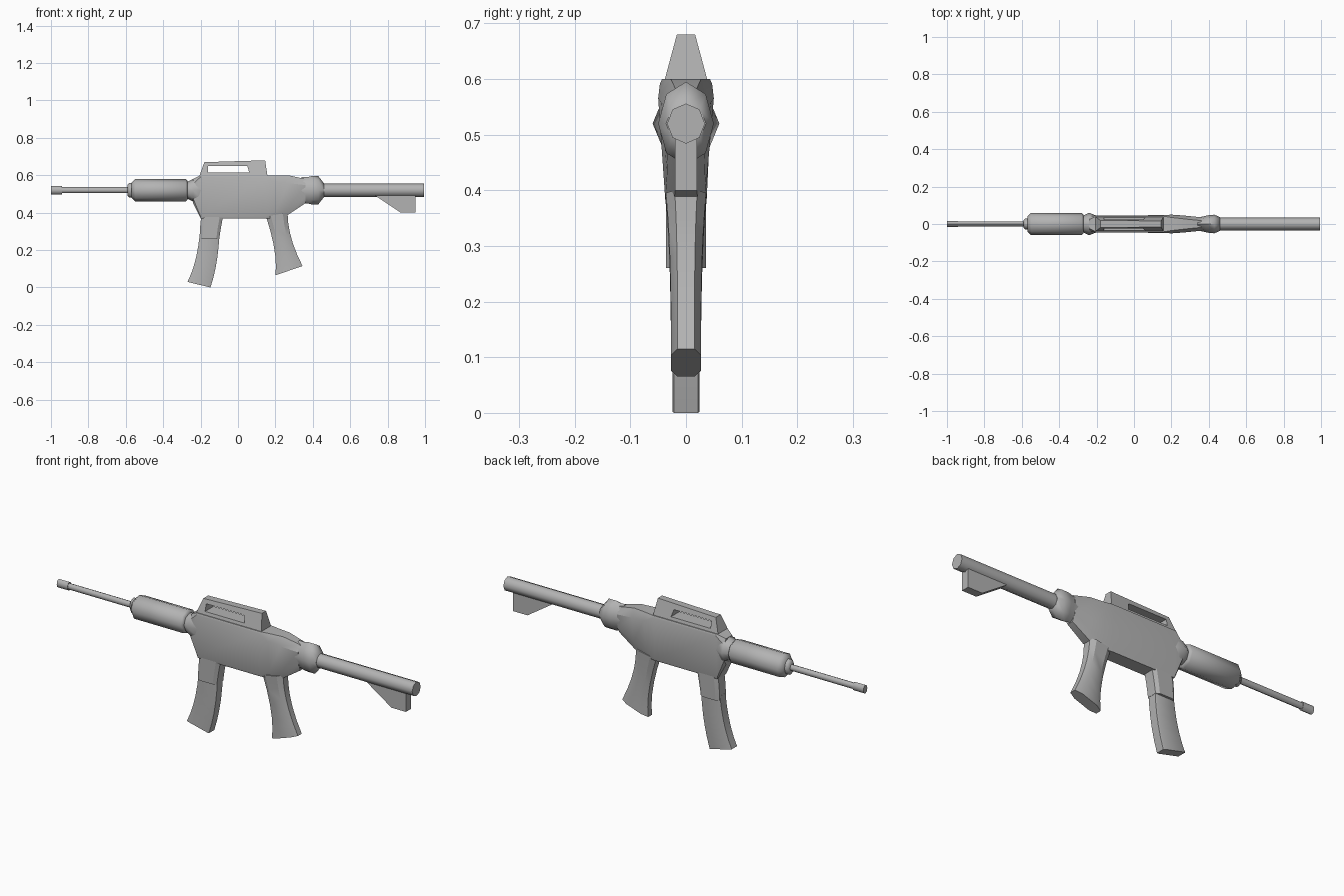
import bpy, bmesh, math
from mathutils import Vector

if "Cube" in bpy.data.objects:
    bpy.data.objects.remove(bpy.data.objects["Cube"], do_unlink=True)

BORE = .52  # height of the shared barrel and stock axis
SHADE = .45

grey = bpy.data.materials.new("plain grey")
grey.use_nodes = True
grey.diffuse_color = (SHADE, SHADE, SHADE, 1)
surface = grey.node_tree.nodes["Principled BSDF"]
surface.inputs["Base Color"].default_value = grey.diffuse_color


def finish(name, bm, sharp_angle):
    bmesh.ops.recalc_face_normals(bm, faces=bm.faces[:])
    mesh = bpy.data.meshes.new(name)
    bm.to_mesh(mesh)
    bm.free()
    mesh.materials.append(grey)
    part = bpy.data.objects.new(name, mesh)
    bpy.context.collection.objects.link(part)
    bpy.ops.object.select_all(action='DESELECT')
    part.select_set(True)
    bpy.context.view_layer.objects.active = part
    bpy.ops.object.shade_smooth_by_angle(angle=math.radians(sharp_angle))


def bridge(bm, first, second):
    for i in range(len(first)):
        bm.faces.new((first[i - 1], first[i], second[i], second[i - 1]))


def loft(name, rings, sharp_angle=30):
    """Skin a row of equal-sized point rings and cap both ends."""
    bm = bmesh.new()
    loops = [[bm.verts.new(point) for point in ring] for ring in rings]
    for first, second in zip(loops, loops[1:]):
        bridge(bm, first, second)
    bm.faces.new(loops[0])
    bm.faces.new(loops[-1])
    finish(name, bm, sharp_angle)


def tube(name, *stations):
    """Eight-sided part along the bore; stations are x, height radius, side radius."""
    turns = [math.pi * i / 4 for i in range(8)]
    loft(name, [[(x, side * math.cos(turn), BORE + height * math.sin(turn))
                 for turn in turns] for x, height, side in stations], 50)


def section(start, end, start_width, end_width, chamfer):
    """Chamfered outline lying between two points of the xz plane."""
    start, end = Vector(start), Vector(end)
    narrow = 1 - chamfer * 2
    half = [(0, start_width * narrow), (chamfer, start_width),
            (1 - chamfer, end_width), (1, end_width * narrow)]
    right = [(start.lerp(end, t), -width) for t, width in half]
    left = [(point, -y) for point, y in reversed(right)]
    return [(point.x, y, point.y) for point, y in right + left]


def bend(points, t):
    """Position on the quadratic curve through a start, control and end point."""
    start, control, end = map(Vector, points)
    return start.lerp(control, t).lerp(control.lerp(end, t), t)


def sweep(name, front, back, top_width, low_width, chamfer, steps=5):
    """Curved grip-like part held between a front edge and a back edge."""
    rings = []
    for i in range(steps + 1):
        t = i / steps
        width = low_width + (top_width - low_width) * (1 - t) ** 3
        rings.append(section(bend(front, t), bend(back, t), width, width, chamfer))
    loft(name, rings)


# Barrel, muzzle and handguard
tube("barrel", (-.95, .016, .014), (-.57, .016, .014))
tube("muzzle", (-1, .022, .016), (-.94, .022, .016))
tube("barrel_collar", (-.59, .03, .02), (-.58, .04, .03), (-.55, .04, .03))
tube("handguard", (-.57, .04, .04), (-.55, .06, .06), (-.28, .06, .06), (-.27, .05, .05))
tube("handguard_neck", (-.28, .04, .04), (-.24, .06, .06), (-.19, .08, .04))

# Receiver: x, bottom, top, bottom width, top width, chamfer
receiver = [(-.24, .45, .58, .04, .04, .2), (-.2, .37, .6, .037, .046, .04),
            (.15, .37, .6, .037, .047, .04), (.2, .37, .6, .036, .05, .15),
            (.27, .39, .6, .034, .045, .2), (.36, .45, .58, .033, .036, .25)]
loft("receiver", [section((x, low), (x, high), *shape)
                  for x, low, high, *shape in receiver])

# Stock: swollen collar, tube and lower fin
tube("stock_collar", (.34, .07, .036), (.37, .07, .04),
     (.39, .075, .046), (.43, .075, .05), (.46, .036, .036))
tube("stock_tube", (.44, .036, .034), (.995, .036, .034))
fin = [(.72, .5), (.87, .4), (.95, .4), (.95, .5)]
loft("stock_fin", [[(x, y, z) for x, z in fin] for y in (-.02, .02)])

# Pistol grip
sweep("pistol_grip", [(.15, .38), (.215, .18), (.2, .065)],
      [(.265, .4), (.265, .27), (.345, .115)], .036, .027, .22)

# Magazine well and curved magazine
sweep("magazine_well", [(-.19, .42), (-.205, .34), (-.205, .26)],
      [(-.07, .42), (-.09, .34), (-.1, .26)], .037, .036, .15)
sweep("magazine", [(-.205, .28), (-.22, .13), (-.27, .03)],
      [(-.1, .28), (-.105, .13), (-.147, 0)], .025, .024, .06)

# Carry handle: frame with sloping sides around an open slot
outline = [(-.205, .6), (.157, .6), (.145, .68), (-.18, .67)]
slot = [(-.16, .615), (.06, .615), (.05, .65), (-.16, .65)]
bm = bmesh.new()
loops = [[bm.verts.new((x, side * (.2 - z * .27), z)) for x, z in shape]
         for shape, side in ((outline, -1), (slot, -1), (slot, 1), (outline, 1))]
for i in range(len(loops)):
    bridge(bm, loops[i - 1], loops[i])
finish("carry_handle", bm, 30)
